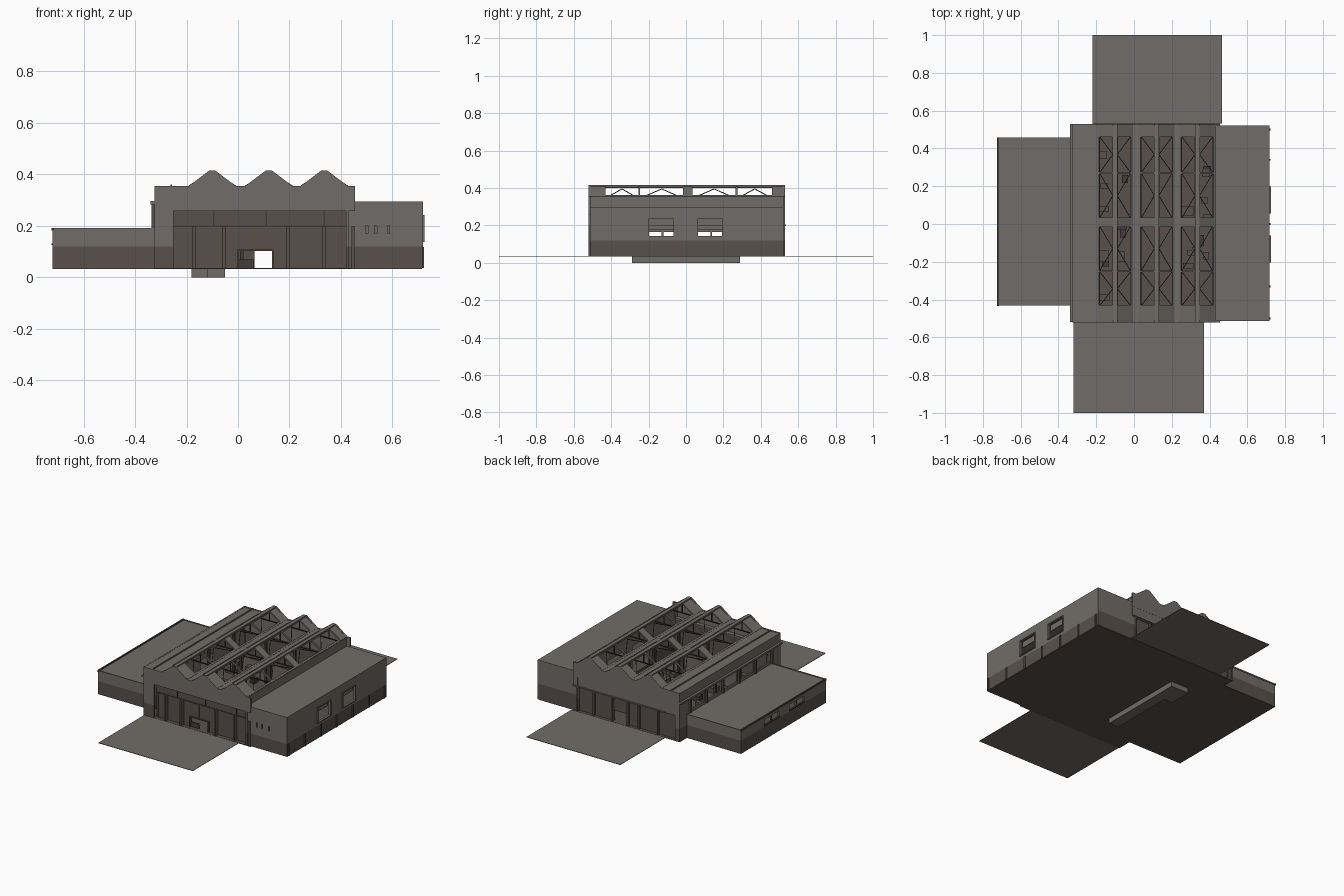
import bpy, bmesh, random
from mathutils import Vector

if "Cube" in bpy.data.objects:
    bpy.data.objects.remove(bpy.data.objects["Cube"])

random.seed(4)


def mat(name, c):
    m = bpy.data.materials.new(name)
    m.diffuse_color = (*c, 1)
    m.use_nodes = True
    m.node_tree.nodes["Principled BSDF"].inputs["Base Color"].default_value = m.diffuse_color
    return m


LIGHT = mat("light_concrete", (0.165, 0.152, 0.138))
DARK = mat("dark_brick", (0.098, 0.081, 0.071))
STEEL = mat("dark_steel", (0.055, 0.046, 0.040))
TRIM = mat("ochre_trim", (0.11, 0.078, 0.040))
PAVE = mat("paving", (0.165, 0.152, 0.140))


def finish(name, bm, mats):
    me = bpy.data.meshes.new(name)
    bmesh.ops.recalc_face_normals(bm, faces=bm.faces)
    bm.to_mesh(me)
    bm.free()
    for m in mats:
        me.materials.append(m)
    ob = bpy.data.objects.new(name, me)
    bpy.context.collection.objects.link(ob)
    return ob


def box(name, x, y, z, m):
    bm = bmesh.new()
    bmesh.ops.create_cube(bm, size=1)
    for v in bm.verts:
        v.co = [r[0] + (c + 0.5) * (r[1] - r[0]) for c, r in zip(v.co, (x, y, z))]
    return finish(name, bm, [m])


def beam(name, a, b, w, m=STEEL):
    a, b = Vector(a), Vector(b)
    bm = bmesh.new()
    bmesh.ops.create_cube(bm, size=1)
    q = (b - a).to_track_quat('Z', 'Y')
    for v in bm.verts:
        v.co = (a + b) / 2 + q @ Vector((v.co.x * w, v.co.y * w, v.co.z * (b - a).length))
    return finish(name, bm, [m])


def panel(name, fn, u, v, holes=(), split=None, mats=(LIGHT, DARK), t=0.01):
    """Sheet over u and v with rectangular holes (u0,u1,v0,v1); dark below split."""
    us = sorted({*u, *[h[i] for h in holes for i in (0, 1)]})
    vs = sorted({*v, *[h[i] for h in holes for i in (2, 3)], *([split] if split else [])})
    bm = bmesh.new()
    grid = {(i, j): bm.verts.new(fn(a, b)) for i, a in enumerate(us) for j, b in enumerate(vs)}
    for i in range(len(us) - 1):
        for j in range(len(vs) - 1):
            cu, cv = (us[i] + us[i + 1]) / 2, (vs[j] + vs[j + 1]) / 2
            if any(h[0] < cu < h[1] and h[2] < cv < h[3] for h in holes):
                continue
            f = bm.faces.new([grid[i, j], grid[i + 1, j], grid[i + 1, j + 1], grid[i, j + 1]])
            f.material_index = 1 if split and cv < split else 0
    for w in [w for w in bm.verts if not w.link_faces]:
        bm.verts.remove(w)
    ob = finish(name, bm, mats)
    s = ob.modifiers.new("thickness", 'SOLIDIFY')
    s.thickness, s.offset = t, 0
    return ob


def xwall(name, y, u, v, holes=(), split=None, **k):
    return panel(name, lambda a, b: (a, y, b), u, v, holes, split, **k)


def ywall(name, x, u, v, holes=(), split=None, **k):
    return panel(name, lambda a, b: (x, a, b), u, v, holes, split, **k)


G = 0.037                      # floor level
RIDGES = (-0.1, 0.12, 0.335)
HALF, EAVE, TOP = 0.092, 0.352, 0.412
ROWS = ((-0.43, -0.255), (-0.245, -0.015), (0.035, 0.265), (0.275, 0.46))

# floors, yards and pit
box("hall_floor", (-0.325, 0.455), (-0.52, 0.53), (0.033, G), DARK)
box("left_wing_floor", (-0.72, -0.325), (-0.43, 0.455), (0.033, G), DARK)
box("right_wing_floor", (0.455, 0.715), (-0.51, 0.52), (0.033, G), DARK)
box("front_yard", (-0.32, 0.37), (-1, -0.522), (0.034, 0.037), PAVE)
box("back_yard", (-0.22, 0.465), (0.532, 1), (0.034, 0.037), PAVE)
box("pit", (-0.12, -0.05), (-0.29, 0.29), (0, 0.033), PAVE)
box("pit_end", (-0.18, -0.05), (0.14, 0.29), (0, 0.033), PAVE)

# gabled end plates above the doors
profile = [(-0.325, 0.26), (-0.325, 0.355)]
for r in RIDGES:
    profile += [(r - HALF, 0.355), (r - 0.012, 0.415), (r + 0.012, 0.415), (r + HALF, 0.355)]
profile += [(0.455, 0.355), (0.455, 0.26)]
for name, y, d in (("front_gable", -0.522, 0.012), ("back_gable", 0.518, 0.012)):
    bm = bmesh.new()
    f = bm.faces.new([bm.verts.new((x, y, z)) for x, z in profile])
    ext = bmesh.ops.extrude_face_region(bm, geom=[f])
    bmesh.ops.translate(bm, vec=(0, d, 0), verts=[e for e in ext['geom'] if isinstance(e, bmesh.types.BMVert)])
    finish(name, bm, [LIGHT])

# front: side pier, recessed door wall, posts and rails
xwall("front_pier", -0.516, (-0.325, -0.25), (G, 0.26), split=0.12)
xwall("front_door_wall", -0.49, (-0.25, 0.455), (G, 0.26), [(0, 0.135, G, 0.105)], 0.26)
box("front_lintel", (-0.25, 0.455), (-0.522, -0.485), (0.258, 0.268), LIGHT)
box("front_rail", (-0.25, 0.455), (-0.498, -0.486), (0.195, 0.202), STEEL)
for x in (-0.235, -0.06, 0.065, 0.19, 0.33):
    box("front_door_trim", (x - 0.002, x + 0.002), (-0.5, -0.488), (0.105 if x == 0.065 else G, 0.195), TRIM)
for x in (-0.17, -0.055, 0.195, 0.335, 0.447):
    box("front_post", (x - 0.006, x + 0.006), (-0.522, -0.495), (G, 0.2), DARK)
for x in (-0.095, 0.11, 0.335):
    box("clerestory_mullion", (x - 0.003, x + 0.003), (-0.499, -0.489), (0.2, 0.26), STEEL)
for x in (0, 0.135):
    box("entry_jamb", (x - 0.003, x + 0.003), (-0.505, -0.485), (G, 0.108), TRIM)
box("entry_head", (-0.003, 0.138), (-0.505, -0.485), (0.103, 0.108), TRIM)
box("entry_door_leaf", (0.003, 0.062), (-0.494, -0.488), (G, 0.07), STEEL)

# back: light upper wall, recessed dark lower wall
xwall("back_upper_wall", 0.524, (-0.325, 0.455), (0.2, 0.26))
xwall("back_lower_wall", 0.505, (-0.3, 0.455), (G, 0.205), [(0.065, 0.17, G, 0.105)], 0.205)
xwall("back_pier", 0.524, (-0.325, -0.29), (G, 0.2), split=0.12)
box("back_canopy", (-0.22, 0.455), (0.51, 0.534), (0.198, 0.206), LIGHT)
for x in (-0.16, -0.02, 0.06, 0.175, 0.31):
    box("back_post", (x - 0.005, x + 0.005), (0.505, 0.526), (G, 0.2), DARK)

# hall side walls
west = [(-0.41 + i * 0.17, -0.27 + i * 0.17, 0.205, 0.28) for i in range(5)]
west += [(-0.2, -0.06, 0.06, 0.175), (0.06, 0.2, 0.06, 0.175)]
ywall("hall_west_wall", -0.32, (-0.52, 0.53), (G, 0.354), west, 0.12)
box("west_ledge", (-0.34, -0.315), (-0.52, 0.53), (0.284, 0.296), LIGHT)
for i in range(6):
    y = -0.425 + i * 0.17
    box("west_mullion", (-0.336, -0.32), (y - 0.006, y + 0.006), (0.19, 0.285), DARK)
ywall("hall_east_wall", 0.425, (-0.52, 0.53), (G, 0.354),
      [(-0.22, -0.04, 0.06, 0.25), (0.04, 0.22, 0.06, 0.25)], 0.12)

# hall roof: flat gutters and pitched skylight bays
for a, b in ((-0.325, -0.192), (-0.008, 0.028), (0.212, 0.243), (0.427, 0.432)):
    box("roof_gutter", (a, b), (-0.515, 0.525), (0.345, 0.353), LIGHT)
box("roof_upstand", (-0.262, -0.256), (-0.515, 0.525), (0.353, 0.36), LIGHT)
for r in RIDGES:
    for s in (-1, 1):
        panel("roof_slope", lambda a, b: (r + s * HALF * (1 - b), a, EAVE + (TOP - EAVE) * b),
              (-0.515, 0.525), (0, 1), [(p, q, 0.1, 0.86) for p, q in ROWS], t=0.008)
        for p, q in ROWS:           # bracing under each skylight
            m = (p + q) / 2
            beam("skylight_brace", (r + s * 0.08, p, 0.345), (r + s * 0.012, m, 0.395), 0.004)
            beam("skylight_brace", (r + s * 0.08, q, 0.345), (r + s * 0.012, m, 0.395), 0.004)
    box("ridge_cap", (r - 0.012, r + 0.012), (-0.518, 0.528), (0.407, 0.416), LIGHT)
    for y in (-0.44, -0.25, 0.01, 0.27, 0.47):
        beam("truss_chord", (r - HALF, y, 0.34), (r + HALF, y, 0.34), 0.006)
        beam("truss_post", (r, y, 0.34), (r, y, 0.405), 0.005)

# left wing
box("left_wing_roof", (-0.72, -0.325), (-0.43, 0.455), (0.178, 0.186), LIGHT)
wl = [(-0.2, -0.13, 0.13, 0.165), (-0.12, -0.05, 0.13, 0.165),
      (0.06, 0.13, 0.13, 0.165), (0.14, 0.21, 0.13, 0.165)]
ywall("left_wing_west_wall", -0.715, (-0.43, 0.455), (G, 0.182), wl, 0.12)
for y, n in ((-0.425, "front"), (0.45, "back")):
    xwall("left_wing_%s_wall" % n, y, (-0.72, -0.325), (G, 0.182), split=0.12)
box("left_roof_edge", (-0.724, -0.714), (-0.434, 0.459), (0.182, 0.192), STEEL)
for y in (-0.432, 0.453):
    box("left_roof_edge_side", (-0.72, -0.325), (y, y + 0.005), (0.182, 0.191), LIGHT)
for a, b, c, d in wl:
    box("left_window_sill", (-0.725, -0.714), (a - 0.004, b + 0.004), (0.125, 0.131), STEEL)

# right wing
box("right_wing_roof", (0.43, 0.718), (-0.514, 0.522), (0.287, 0.295), LIGHT)
wr = [(-0.2, -0.065, 0.14, 0.24), (0.06, 0.195, 0.14, 0.24)]
ywall("right_wing_east_wall", 0.713, (-0.514, 0.522), (G, 0.29), wr, 0.12)
slits = [(x - 0.004, x + 0.004, 0.17, 0.202) for x in (0.5, 0.535, 0.585)]
xwall("right_wing_front_wall", -0.509, (0.43, 0.717), (G, 0.29), slits, 0.12)
xwall("right_wing_back_wall", 0.517, (0.43, 0.717), (G, 0.29), split=0.14)
for a, b, c, d in wr:
    for z in (c, d):
        box("window_frame_rail", (0.71, 0.725), (a - 0.004, b + 0.004), (z - 0.003, z + 0.003), LIGHT)
    for y in (a, b):
        box("window_frame_side", (0.71, 0.725), (y - 0.003, y + 0.003), (c, d), LIGHT)
    box("window_blind", (0.700, 0.704), (a, b), (0.2, d), LIGHT)
for y in (-0.5, -0.33, -0.16, 0.0, 0.17, 0.34, 0.5):
    box("right_wall_post", (0.715, 0.723), (y - 0.005, y + 0.005), (G, 0.118), DARK)

# interior columns, crane rail and workshop clutter
for x in (-0.22, 0.015, 0.228):
    box("crane_rail", (x - 0.006, x + 0.006), (-0.49, 0.5), (0.325, 0.337), STEEL)
    for y in (-0.25, 0.01, 0.27):
        box("hall_column", (x - 0.007, x + 0.007), (y - 0.007, y + 0.007), (G, 0.325), STEEL)
for i in range(26):
    x = random.choice((-0.26, -0.15, -0.06, 0.24, 0.3, 0.37)) + random.uniform(-0.02, 0.02)
    y = random.uniform(-0.42, 0.44)
    w, d, h = (random.uniform(0.012, 0.03) for _ in range(3))
    box("workshop_crate", (x - w, x + w), (y - d, y + d), (G, G + h * 1.6), random.choice((STEEL, DARK, DARK)))
